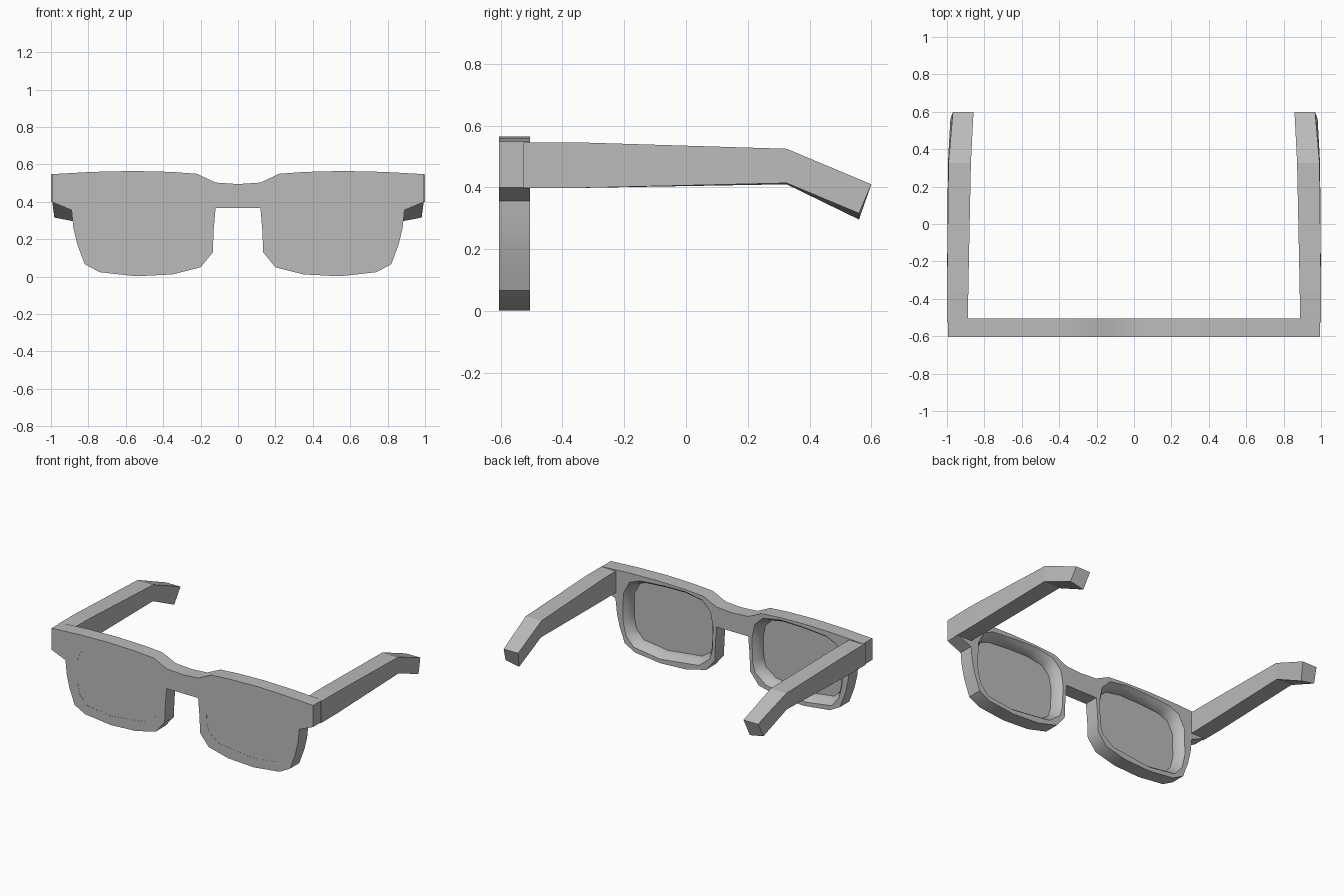
import bpy
import bmesh

if "Cube" in bpy.data.objects:
    bpy.data.objects.remove(bpy.data.objects["Cube"], do_unlink=True)

FRONT, BACK = -0.605, -0.505

grey = bpy.data.materials.new("plain_grey")
grey.use_nodes = True
COLOUR = (0.5, 0.5, 0.5, 1)
grey.diffuse_color = COLOUR
grey.node_tree.nodes["Principled BSDF"].inputs["Base Color"].default_value = COLOUR


def loft(name, rings):
    """Closed solid skinned through matching rings of points."""
    bm = bmesh.new()
    loops = [[bm.verts.new(p) for p in ring] for ring in rings]
    for a, b in zip(loops, loops[1:]):
        for i in range(len(a)):
            j = (i + 1) % len(a)
            bm.faces.new((a[i], a[j], b[j], b[i]))
    bm.faces.new(loops[0])
    bm.faces.new(loops[-1])
    bmesh.ops.recalc_face_normals(bm, faces=bm.faces)
    mesh = bpy.data.meshes.new(name)
    bm.to_mesh(mesh)
    bm.free()
    obj = bpy.data.objects.new(name, mesh)
    bpy.context.collection.objects.link(obj)
    mesh.materials.append(grey)
    return obj


def activate(obj):
    bpy.ops.object.select_all(action='DESELECT')
    obj.select_set(True)
    bpy.context.view_layer.objects.active = obj


def ring_at(profile, y, grow=0.0, side=1):
    """Lens outline at depth y, pushed outwards by grow."""
    cx, cz, hw, hh = 0.49, 0.285, 0.31, 0.222
    return [(side * (cx + (x - cx) * (1 + grow / hw)), y,
             cz + (z - cz) * (1 + grow / hh)) for x, z in profile]


# Half outline of the front, from the middle of the bridge round to its underside
half = [(0.12, 0.503), (0.22, 0.55), (0.36, 0.56), (0.56, 0.565), (0.78, 0.56),
        (0.995, 0.548), (0.995, 0.40), (0.89, 0.356), (0.88, 0.26), (0.86, 0.175),
        (0.82, 0.067), (0.74, 0.024), (0.545, 0.002), (0.35, 0.012), (0.2, 0.05),
        (0.135, 0.13), (0.13, 0.25), (0.12, 0.366)]
outline = [(0, 0.495)] + half + [(-x, z) for x, z in reversed(half)]

lens = [(0.80, 0.23), (0.797, 0.39), (0.755, 0.468), (0.685, 0.495), (0.52, 0.507),
        (0.375, 0.51), (0.257, 0.49), (0.2, 0.436), (0.182, 0.35), (0.187, 0.21),
        (0.203, 0.152), (0.28, 0.094), (0.545, 0.064), (0.727, 0.088), (0.78, 0.147)]

# Front frame
frame = loft("front_frame", [[(x, y, z) for x, z in outline] for y in (FRONT, BACK)])

# Lenses, with openings that flare towards the back
for side, word in ((1, "left"), (-1, "right")):
    cutter = loft(word + "_opening_cutter", [
        ring_at(lens, y, g, side) for y, g in
        ((FRONT - 0.02, 0), (-0.575, 0), (-0.55, 0.006), (-0.525, 0.018),
         (BACK, 0.034), (BACK + 0.02, 0.05))])
    cut = frame.modifiers.new(word + "_opening", 'BOOLEAN')
    cut.operation = 'DIFFERENCE'
    cut.solver = 'EXACT'
    cut.object = cutter
    activate(frame)
    bpy.ops.object.modifier_apply(modifier=cut.name)
    bpy.data.objects.remove(cutter, do_unlink=True)
    loft(word + "_lens", [ring_at(lens, y, 0.001, side) for y in (FRONT + 0.001, -0.58)])

activate(frame)
bpy.ops.object.shade_smooth_by_angle(angle=0.7)

# Temples: top y, top z, bottom y, bottom z, outer x, inner x, twist
sections = [(-0.526, 0.546, -0.526, 0.398, 1.0, 0.888, 0),
            (-0.36, 0.546, -0.36, 0.398, 1.0, 0.886, 0),
            (0.326, 0.525, 0.326, 0.414, 0.992, 0.872, 0.004),
            (0.6, 0.41, 0.56, 0.316, 0.968, 0.858, 0.02)]
for side, word in ((1, "left"), (-1, "right")):
    loft(word + "_temple", [
        [(side * xo, yt, zt), (side * xi, yt, zt),
         (side * (xi + t), yb, zb - t), (side * (xo + t * 0.7), yb, zb)]
        for yt, zt, yb, zb, xo, xi, t in sections])
